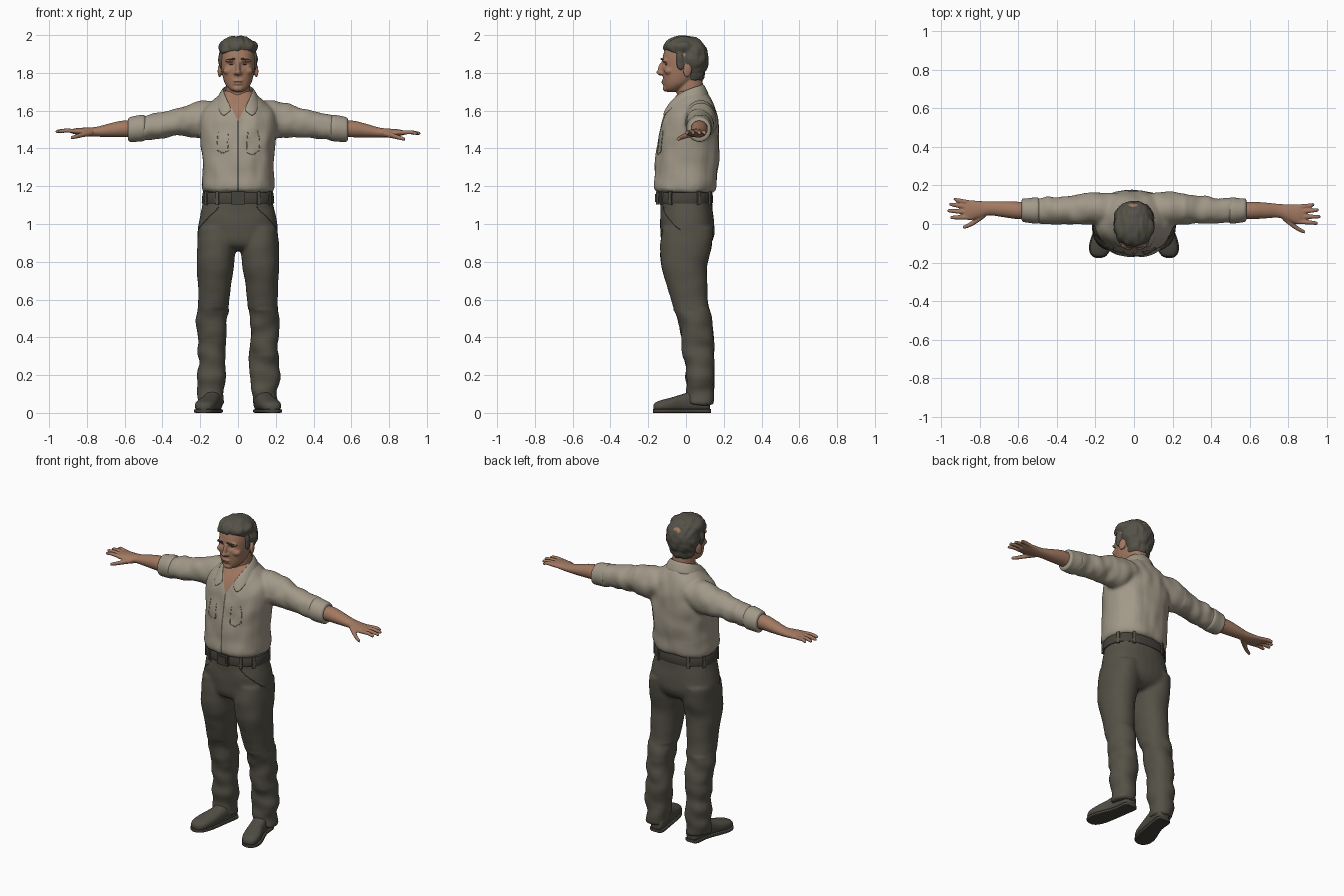
import bpy, bmesh, math
from mathutils import Vector, Matrix, noise

if "Cube" in bpy.data.objects:
    bpy.data.objects.remove(bpy.data.objects["Cube"], do_unlink=True)


def material(name, rgb):
    mat = bpy.data.materials.new(name)
    mat.use_nodes = True
    mat.diffuse_color = (*rgb, 1)
    mat.node_tree.nodes["Principled BSDF"].inputs["Base Color"].default_value = (*rgb, 1)
    return mat


SHIRT = material("beige cotton", (.36, .32, .25))
TROUSER = material("olive wool", (.09, .083, .062))
HAIR = material("dark grey hair", (.09, .085, .065))
SKIN = material("tan skin", (.36, .19, .12))
LEATHER = material("dark leather", (.06, .055, .043))
SHOE = material("shoe leather", (.08, .074, .057))
SEAM = material("shadowed seam", (.12, .105, .08))
LIP = material("lip", (.27, .13, .09))


def spline(rows, steps):
    """Smoothly interpolate a short table of cross-sections."""
    out = []
    for i in range(len(rows) - 1):
        p, q = rows[i], rows[i + 1]
        o, r = rows[max(i - 1, 0)], rows[min(i + 2, len(rows) - 1)]
        for k in range(steps):
            t = k / steps
            out.append([.5 * (2 * b + (c - a) * t + (2 * a - 5 * b + 4 * c - d) * t * t
                              + (3 * b - a - 3 * c + d) * t ** 3)
                        for a, b, c, d in zip(o, p, q, r)])
    return out + [list(rows[-1])]


def loft(bm, rows, axis="z", n=2.0, s=1, seg=32, steps=5):
    """Closed tube; each row is position on axis, centre pair, radius pair."""
    rings = []
    for t, a, b, ra, rb in spline(rows, steps):
        ring = []
        for k in range(seg):
            c, d = math.cos(math.tau * k / seg), math.sin(math.tau * k / seg)
            u = a + ra * math.copysign(abs(c) ** (2 / n), c)
            v = b + rb * math.copysign(abs(d) ** (2 / n), d)
            x, y, z = {"z": (u, v, t), "x": (t, u, v), "y": (u, t, v)}[axis]
            ring.append(bm.verts.new((s * x, y, z)))
        rings.append(ring)
    for lo, hi in zip(rings, rings[1:]):
        for k in range(seg):
            j = (k + 1) % seg
            bm.faces.new((lo[k], lo[j], hi[j], hi[k]))
    bm.faces.new(rings[0])
    bm.faces.new(rings[-1])


def blob(bm, centre, radii, rot=(0, 0, 0)):
    turn = Matrix.Rotation(rot[2], 4, "Z") @ Matrix.Rotation(rot[1], 4, "Y") @ Matrix.Rotation(rot[0], 4, "X")
    m = Matrix.Translation(centre) @ turn @ Matrix.Diagonal((*radii, 1))
    bmesh.ops.create_uvsphere(bm, u_segments=20, v_segments=12, radius=1, matrix=m)


def box(bm, centre, size, turn=0):
    m = Matrix.Translation(centre) @ Matrix.Rotation(turn, 4, "Z") @ Matrix.Diagonal((*size, 1))
    bmesh.ops.create_cube(bm, size=1, matrix=m)


def finish(name, bm, mats, voxel=0, soften=4, angle=40):
    """Turn the shapes into an object, optionally fused into one skin."""
    bmesh.ops.recalc_face_normals(bm, faces=bm.faces)
    me = bpy.data.meshes.new(name)
    bm.to_mesh(me)
    bm.free()
    ob = bpy.data.objects.new(name, me)
    bpy.context.collection.objects.link(ob)
    if voxel:
        rm = ob.modifiers.new("fuse", "REMESH")
        rm.mode, rm.voxel_size = "VOXEL", voxel
        sm = ob.modifiers.new("soften", "SMOOTH")
        sm.factor, sm.iterations = .5, soften
        dg = bpy.context.evaluated_depsgraph_get()
        ob.data = bpy.data.meshes.new_from_object(ob.evaluated_get(dg))
        ob.modifiers.clear()
    ob.data.materials.clear()
    for m in mats:
        ob.data.materials.append(m)
    bpy.ops.object.select_all(action="DESELECT")
    ob.select_set(True)
    bpy.context.view_layer.objects.active = ob
    if voxel:
        bpy.ops.object.shade_smooth()
    else:
        bpy.ops.object.shade_smooth_by_angle(angle=math.radians(angle))
    return ob


def folds(ob, amount, scale):
    """Cloth creases; amount may vary over the garment."""
    for v, n in [(v, v.normal.copy()) for v in ob.data.vertices]:
        p = Vector(a * b for a, b in zip(v.co, scale))
        v.co += n * amount(v.co) * noise.noise(p)


def seam(name, target, points, mat=SEAM):
    """Thin raised line lying on a garment."""
    cu = bpy.data.curves.new(name, "CURVE")
    cu.dimensions, cu.bevel_depth, cu.bevel_resolution = "3D", .0022, 1
    path = []
    for a, b in zip(points, points[1:]):
        path += [Vector(a).lerp(Vector(b), k / 8) for k in range(8)]
    path.append(Vector(points[-1]))
    sp = cu.splines.new("POLY")
    sp.points.add(len(path) - 1)
    for p, co in zip(sp.points, path):
        p.co = (*target.closest_point_on_mesh(co)[1], 1)
    cu.materials.append(mat)
    bpy.context.collection.objects.link(bpy.data.objects.new(name, cu))


# Shirt: torso and sleeves fused
bm = bmesh.new()
loft(bm, [(1.165, 0, 0, .178, .145), (1.19, 0, -.005, .192, .165), (1.26, 0, 0, .19, .165),
          (1.36, 0, .008, .19, .166), (1.45, 0, .015, .2, .162), (1.54, 0, .022, .205, .15),
          (1.61, 0, .03, .18, .128), (1.66, 0, .033, .125, .1), (1.705, 0, .03, .078, .07)], n=2.35)
for s in (1, -1):
    loft(bm, [(.1, .07, 1.565, .09, .08), (.19, .08, 1.553, .086, .1), (.3, .075, 1.543, .075, .08),
              (.4, .072, 1.525, .07, .072), (.5, .07, 1.51, .064, .066), (.56, .07, 1.502, .057, .062)],
         "x", s=s)
shirt = finish("shirt", bm, [SHIRT, SKIN, SEAM], .009, 6)
folds(shirt, lambda c: .012 if abs(c.x) > .25 else .007, (17, 9, 11))
bm = bmesh.new()
bm.from_mesh(shirt.data)
NECK, SLOPE, GAP = 1.545, .5, .0045
for s in (1, -1):
    for co, no in (((0, 0, NECK), (1, 0, -s * SLOPE)), ((s * GAP, 0, 0), (1, 0, 0))):
        bmesh.ops.bisect_plane(bm, geom=bm.verts[:] + bm.edges[:] + bm.faces[:], plane_co=co, plane_no=no)
for f in bm.faces:
    c = f.calc_center_median()
    if c.y < 0 and abs(c.x) < (c.z - NECK) * SLOPE:
        f.material_index = 1
    elif c.y < 0 and abs(c.x) < GAP and c.z < NECK:
        f.material_index = 2
bm.to_mesh(shirt.data)
bm.free()

# Collar strip folded around the neck
half = [((0, .095, 1.742), (0, .128, 1.68)), ((.06, .075, 1.735), (.085, .1, 1.675)),
        ((.08, .02, 1.718), (.115, .03, 1.66)), ((.072, -.04, 1.69), (.112, -.05, 1.635)),
        ((.05, -.085, 1.645), (.1, -.1, 1.59)), ((.03, -.108, 1.6), (.075, -.125, 1.565))]
strip = [[Vector((-p[0], *p[1:])) for p in pair] for pair in half[:0:-1]]
strip += [[Vector(p) for p in pair] for pair in half]
bm = bmesh.new()
cols = [[bm.verts.new(t.lerp(b, k / 2) + Vector((0, 0, .006 * (k == 1)))) for k in range(3)] for t, b in strip]
for p, q in zip(cols, cols[1:]):
    for k in range(2):
        bm.faces.new((p[k], q[k], q[k + 1], p[k + 1]))
collar = finish("collar", bm, [SHIRT], angle=60)
so = collar.modifiers.new("thickness", "SOLIDIFY")
so.thickness, so.offset = .01, 0
collar.modifiers.new("round", "SUBSURF").levels = 2

# Rolled cuffs, shirt pockets
for s, side in ((1, "left"), (-1, "right")):
    bm = bmesh.new()
    loft(bm, [(.49, .07, 1.508, .06, .062), (.505, .07, 1.508, .068, .07), (.55, .07, 1.503, .063, .068),
              (.575, .072, 1.5, .06, .064), (.582, .072, 1.5, .05, .052)], "x", s=s)
    finish(side + "_cuff", bm, [SHIRT], angle=70)
    seam(side + "_shirt_pocket", shirt, [(s * .06, -.2, 1.5), (s * .06, -.2, 1.39), (s * .1, -.2, 1.375),
                                         (s * .14, -.2, 1.39), (s * .14, -.2, 1.5)], SHIRT)

# Trousers: pelvis and legs fused
bm = bmesh.new()
loft(bm, [(1.165, 0, 0, .178, .132), (1.1, 0, .002, .188, .136), (1.03, 0, .005, .205, .142),
          (.95, 0, .008, .212, .144), (.89, 0, .004, .19, .125), (.86, 0, 0, .13, .08)], n=2.3)
for s in (1, -1):
    loft(bm, [(.98, .115, .008, .095, .135), (.88, .115, 0, .102, .136), (.78, .12, -.01, .098, .122),
              (.68, .125, .005, .087, .108), (.58, .13, .022, .082, .095), (.48, .137, .047, .079, .09),
              (.38, .139, .062, .074, .085), (.22, .138, .075, .077, .076), (.12, .14, .075, .07, .07),
              (.045, .142, .072, .066, .068)], n=2.2, s=s)
trousers = finish("trousers", bm, [TROUSER], .01, 6)
folds(trousers, lambda c: .014 if c.z < .55 else .004, (9, 9, 13))
for s, side in ((1, "left"), (-1, "right")):
    seam(side + "_trouser_pocket", trousers, [(s * .13, -.2, 1.1), (s * .19, -.12, 1.03), (s * .22, -.03, .97)], LEATHER)

# Belt, buckle, loops
bm = bmesh.new()
loft(bm, [(1.108, 0, -.002, .187, .14), (1.115, 0, -.002, .192, .145), (1.16, 0, -.002, .188, .143),
          (1.168, 0, -.002, .183, .138)], n=2.3, seg=48, steps=2)
finish("belt", bm, [LEATHER])
bm = bmesh.new()
box(bm, (0, -.149, 1.138), (.075, .018, .068))
box(bm, (0, -.156, 1.138), (.05, .014, .042))
finish("buckle", bm, [LEATHER])
bm = bmesh.new()
for deg in (25, 60, 120, 155, 210, 238, 302, 330):
    a = math.radians(deg)
    c, d = math.cos(a), math.sin(a)
    x, y = (math.copysign(abs(v) ** (2 / 2.3), v) for v in (c, d))
    box(bm, (.191 * x, .147 * y - .002, 1.137), (.01, .018, .075), math.atan2(d / .147, c / .191))
finish("belt_loops", bm, [TROUSER])

# Shoes with soles
for s, side in ((1, "left"), (-1, "right")):
    bm = bmesh.new()
    loft(bm, [(.128, .125, .045, .03, .035), (.11, .126, .052, .044, .045), (.04, .135, .06, .046, .056),
              (-.02, .147, .052, .048, .047), (-.08, .165, .043, .055, .038), (-.13, .176, .037, .052, .031),
              (-.16, .18, .032, .038, .024), (-.172, .181, .028, .018, .014)], "y", 2.4, s)
    finish(side + "_shoe", bm, [SHOE], angle=60)
    bm = bmesh.new()
    loft(bm, [(.132, .125, .01, .03, .01), (.112, .126, .01, .046, .01), (.03, .137, .01, .046, .01),
              (-.08, .167, .01, .059, .01), (-.135, .178, .01, .054, .01), (-.165, .181, .01, .037, .01),
              (-.175, .182, .01, .016, .01)], "y", 6, s)
    finish(side + "_sole", bm, [LEATHER])

# Forearms and hands
for s, side in ((1, "left"), (-1, "right")):
    bm = bmesh.new()
    loft(bm, [(.53, .07, 1.503, .044, .044), (.61, .07, 1.503, .045, .044), (.68, .07, 1.494, .041, .036),
              (.75, .068, 1.484, .036, .026), (.8, .058, 1.482, .044, .023), (.85, .05, 1.483, .052, .018),
              (.885, .05, 1.483, .046, .01)], "x", s=s)
    for y0, y1, tip in ((.09, .1, .935), (.065, .072, .958), (.038, .038, .966), (.012, .004, .952)):
        loft(bm, [(.85, y0, 1.483, .012, .012), (.91, (y0 + y1) / 2, 1.486, .0115, .011),
                  (tip - .008, y1, 1.48, .009, .009), (tip, y1, 1.479, .004, .004)], "x", s=s, seg=12)
    loft(bm, [(.77, .04, 1.478, .02, .017), (.81, .006, 1.47, .018, .015), (.85, -.025, 1.458, .013, .012),
              (.885, -.042, 1.448, .009, .009)], "x", s=s, seg=12)
    if s < 0:
        for v in bm.verts:
            v.co += Vector((0, .03, .01)) * max(0, (-.6 - v.co.x) / .35)
    finish(side + "_forearm_and_hand", bm, [SKIN], .0045, 3)

# Head, neck and ears
bm = bmesh.new()
loft(bm, [(1.7, 0, -.08, .025, .024), (1.715, 0, -.068, .048, .046), (1.745, 0, -.045, .07, .074),
          (1.79, 0, -.025, .083, .098), (1.84, 0, -.01, .09, .116), (1.89, 0, -.005, .091, .117),
          (1.94, 0, 0, .082, .103), (1.975, 0, 0, .05, .065)], n=2.25)
loft(bm, [(1.58, 0, .035, .07, .07), (1.68, 0, .022, .066, .07), (1.74, 0, .02, .064, .07), (1.8, 0, .02, .06, .06)])
blob(bm, (0, -.128, 1.825), (.012, .02, .042), (-.3, 0, 0))
blob(bm, (0, -.14, 1.803), (.015, .017, .013))
blob(bm, (0, -.104, 1.718), (.03, .02, .018))
blob(bm, (0, -.119, 1.758), (.028, .011, .007))
blob(bm, (0, -.117, 1.744), (.025, .011, .007))
for s in (1, -1):
    blob(bm, (s * .013, -.128, 1.798), (.011, .013, .009))
    blob(bm, (s * .036, -.112, 1.868), (.034, .016, .01), (0, s * .12, 0))
    blob(bm, (s * .05, -.09, 1.81), (.03, .025, .022))
    blob(bm, (s * .096, .008, 1.812), (.01, .024, .036), (-.15, 0, s * .3))
head = finish("head", bm, [SKIN], .005, 3)
for v in head.data.vertices:
    if v.co.y < -.05:
        v.co.y += .015 * math.exp(-((abs(v.co.x) - .035) / .018) ** 2 - ((v.co.z - 1.845) / .013) ** 2)

# Eyes, brows and mouth
for name, mat, z, reach, size in (("eyes", LEATHER, 1.845, .035, (.013, .004, .003)),
                                  ("eyebrows", HAIR, 1.872, .037, (.027, .006, .005))):
    bm = bmesh.new()
    for s in (1, -1):
        y = head.closest_point_on_mesh((s * reach, -.2, z))[1].y
        hit, loc, _, _ = head.ray_cast((s * reach, -1, z), (0, 1, 0))
        blob(bm, (s * reach, loc.y if hit else y, z), size, (0, s * .12, s * .35))
    finish(name, bm, [mat], angle=80)
bm = bmesh.new()
blob(bm, (0, -.127, 1.751), (.022, .005, .003))
finish("mouth", bm, [LIP], angle=80)

# Hair: cap, nape, sideburns and swept fringe
bm = bmesh.new()
blob(bm, (0, .032, 1.875), (.105, .088, .115))
blob(bm, (0, .035, 1.8), (.078, .065, .065))
blob(bm, (0, -.018, 1.937), (.104, .1, .06))
for s in (1, -1):
    blob(bm, (s * .088, -.03, 1.865), (.014, .022, .05), (.1, 0, 0))
for k in range(6):
    t = k / 5
    blob(bm, (.05 - .125 * t, -.088 + .03 * abs(t - .4), 1.944 - .02 * t), (.016, .032, .024), (.3, .5, -.5 + t))
hair = finish("hair", bm, [HAIR], .006, 3)
folds(hair, lambda c: .007, (45, 14, 22))
